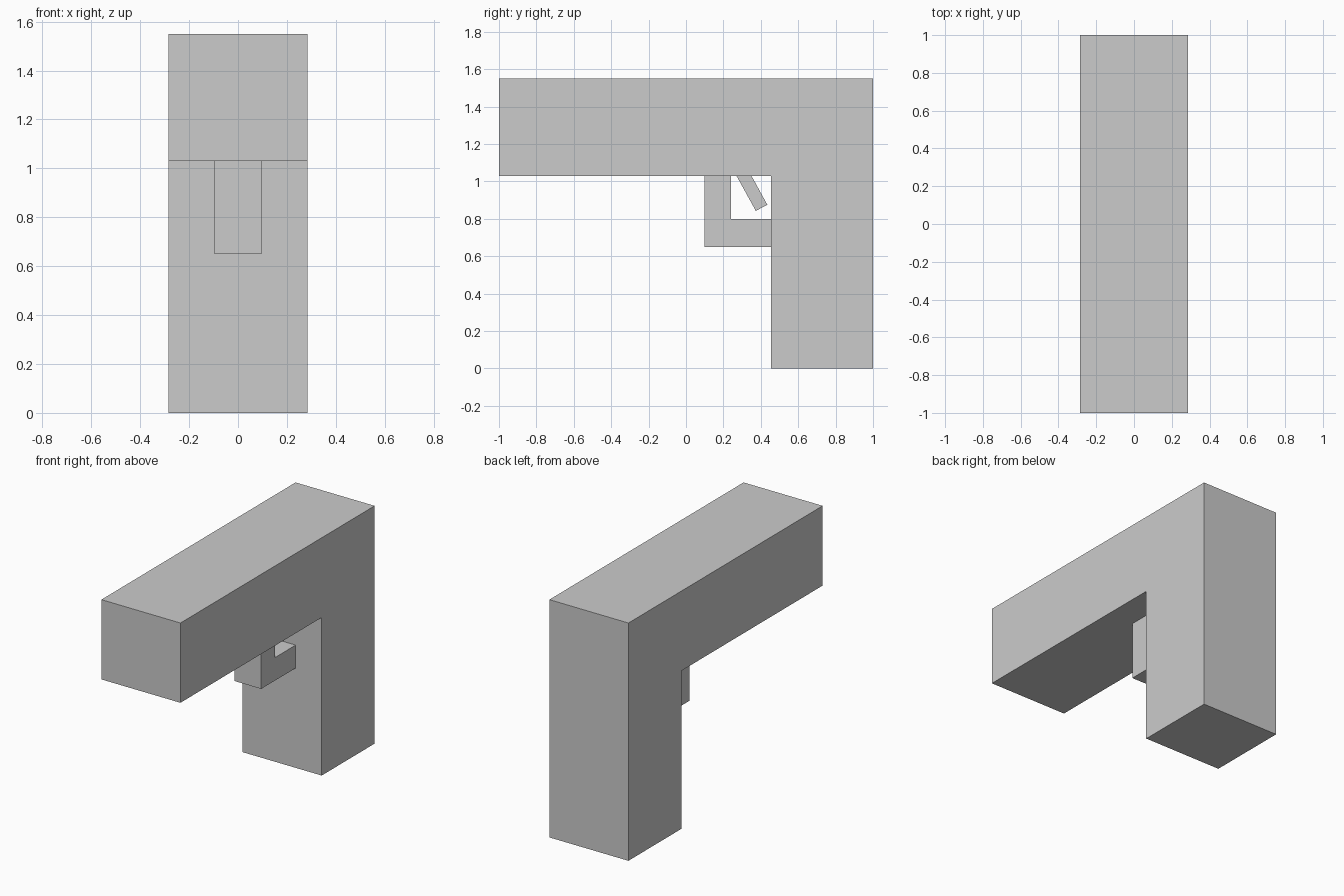
import bpy, bmesh

if "Cube" in bpy.data.objects:
    bpy.data.objects.remove(bpy.data.objects["Cube"])


def extrude_profile(name, profile, half_width):
    """Closed (y, z) profile extruded symmetrically along x."""
    bm = bmesh.new()
    face = bm.faces.new([bm.verts.new((-half_width, y, z)) for y, z in profile])
    result = bmesh.ops.extrude_face_region(bm, geom=[face])
    moved = [v for v in result["geom"] if isinstance(v, bmesh.types.BMVert)]
    bmesh.ops.translate(bm, verts=moved, vec=(2 * half_width, 0, 0))
    bmesh.ops.recalc_face_normals(bm, faces=bm.faces[:])
    mesh = bpy.data.meshes.new(name)
    bm.to_mesh(mesh)
    bm.free()
    obj = bpy.data.objects.new(name, mesh)
    bpy.context.collection.objects.link(obj)
    return obj


# Barrel block and grip as one L-shaped body
extrude_profile("body", [(-1, 1.03), (-1, 1.55), (1, 1.55), (1, 0),
                         (0.455, 0), (0.455, 1.03)], 0.285)

# Square guard joining the barrel underside to the grip
extrude_profile("trigger_guard", [(0.10, 1.03), (0.24, 1.03), (0.24, 0.80),
                                  (0.455, 0.80), (0.455, 0.65), (0.10, 0.65)], 0.097)

# Slanted trigger inside the guard
extrude_profile("trigger", [(0.27, 1.03), (0.35, 1.03),
                            (0.435, 0.875), (0.373, 0.843)], 0.06)
